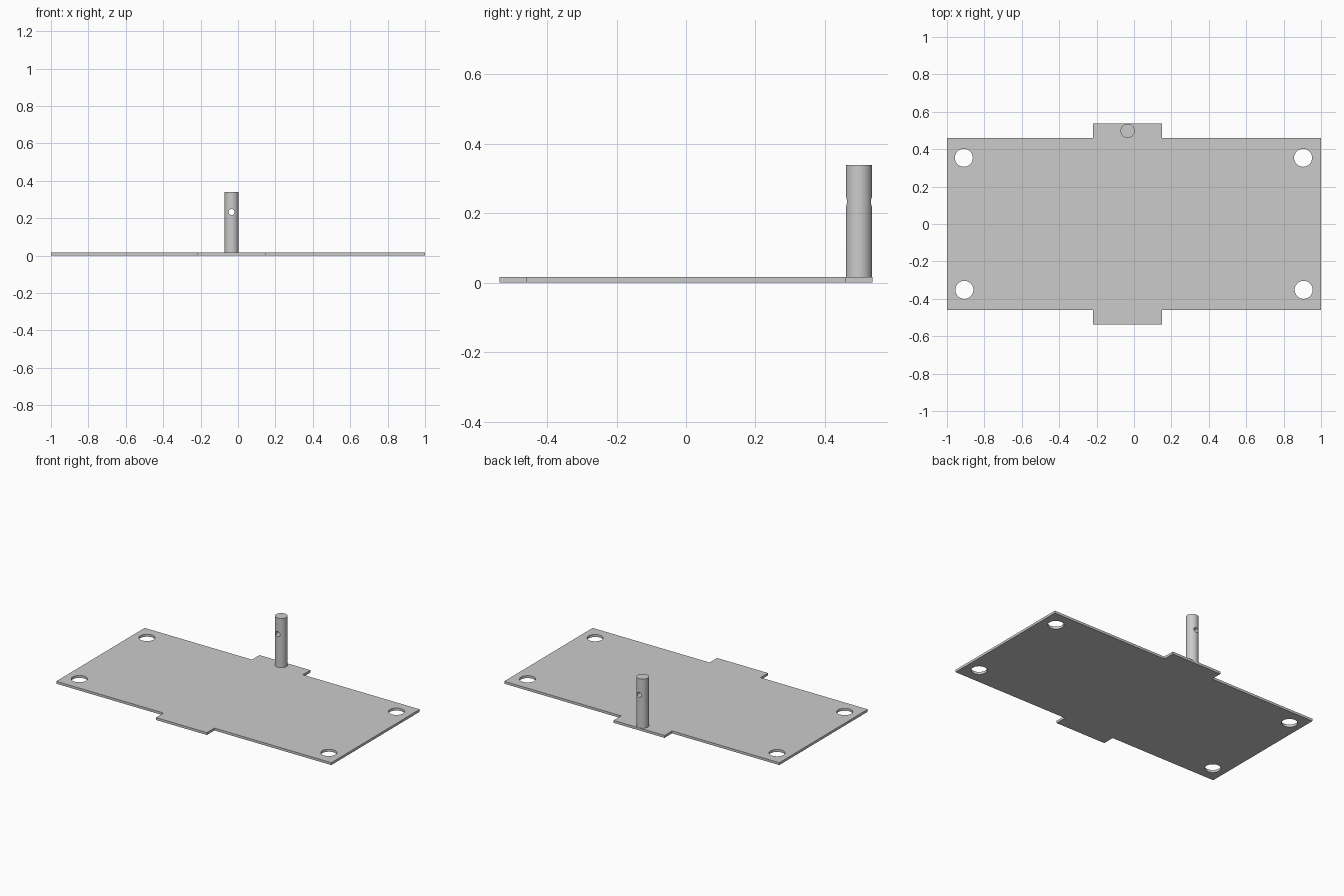
import bpy, bmesh

cube = bpy.data.objects.get("Cube")
if cube:
    bpy.data.objects.remove(cube, do_unlink=True)

THICK = 0.016

grey = bpy.data.materials.new("light grey")
grey.use_nodes = True
colour = (0.6, 0.6, 0.6, 1)
grey.diffuse_color = colour
grey.node_tree.nodes["Principled BSDF"].inputs["Base Color"].default_value = colour


def cylinder(name, radius, depth, location, rotation=(0, 0, 0), sides=64):
    bpy.ops.mesh.primitive_cylinder_add(vertices=sides, radius=radius, depth=depth,
                                        location=location, rotation=rotation)
    obj = bpy.context.object
    obj.name = name
    obj.data.materials.append(grey)
    return obj


def cut(target, cutter):
    # Apply the cut, then drop the cutter
    mod = target.modifiers.new("hole", "BOOLEAN")
    mod.operation, mod.solver, mod.object = "DIFFERENCE", "EXACT", cutter
    bpy.ops.object.select_all(action="DESELECT")
    target.select_set(True)
    bpy.context.view_layer.objects.active = target
    bpy.ops.object.modifier_apply(modifier=mod.name)
    bpy.data.objects.remove(cutter, do_unlink=True)


# Base plate: rectangle with an off-centre tab on each long edge
half_outline = [(1, -0.459), (1, 0.459), (0.15, 0.459), (0.15, 0.537),
                (-0.22, 0.537), (-0.22, 0.459)]
outline = half_outline + [(-1, 0.459), (-1, -0.459), (-0.22, -0.459),
                          (-0.22, -0.537), (0.15, -0.537), (0.15, -0.459)]
bm = bmesh.new()
face = bm.faces.new([bm.verts.new((x, y, 0)) for x, y in outline])
top = bmesh.ops.extrude_face_region(bm, geom=[face])["geom"]
bmesh.ops.translate(bm, vec=(0, 0, THICK),
                    verts=[v for v in top if isinstance(v, bmesh.types.BMVert)])
bmesh.ops.recalc_face_normals(bm, faces=bm.faces)
mesh = bpy.data.meshes.new("base_plate")
bm.to_mesh(mesh)
bm.free()
mesh.materials.append(grey)
plate = bpy.data.objects.new("base_plate", mesh)
bpy.context.collection.objects.link(plate)

# Corner mounting holes
for x, y in [(-0.91, 0.354), (0.904, 0.354), (-0.907, -0.352), (0.907, -0.352)]:
    cut(plate, cylinder("hole_cutter", 0.048, 0.2, (x, y, 0)))

# Upright pin on the rear tab, cross-drilled front to back
PIN_X, PIN_Y, PIN_TOP = -0.034, 0.498, 0.339
pin = cylinder("upright_pin", 0.038, PIN_TOP - THICK,
               (PIN_X, PIN_Y, (PIN_TOP + THICK) / 2))
cut(pin, cylinder("pin_hole_cutter", 0.016, 0.3, (PIN_X, PIN_Y, 0.233),
                  (1.5708, 0, 0), 48))

# Smooth curved walls, sharp rims
for obj in (plate, pin):
    bpy.ops.object.select_all(action="DESELECT")
    obj.select_set(True)
    bpy.context.view_layer.objects.active = obj
    bpy.ops.object.shade_smooth_by_angle(angle=0.5)
